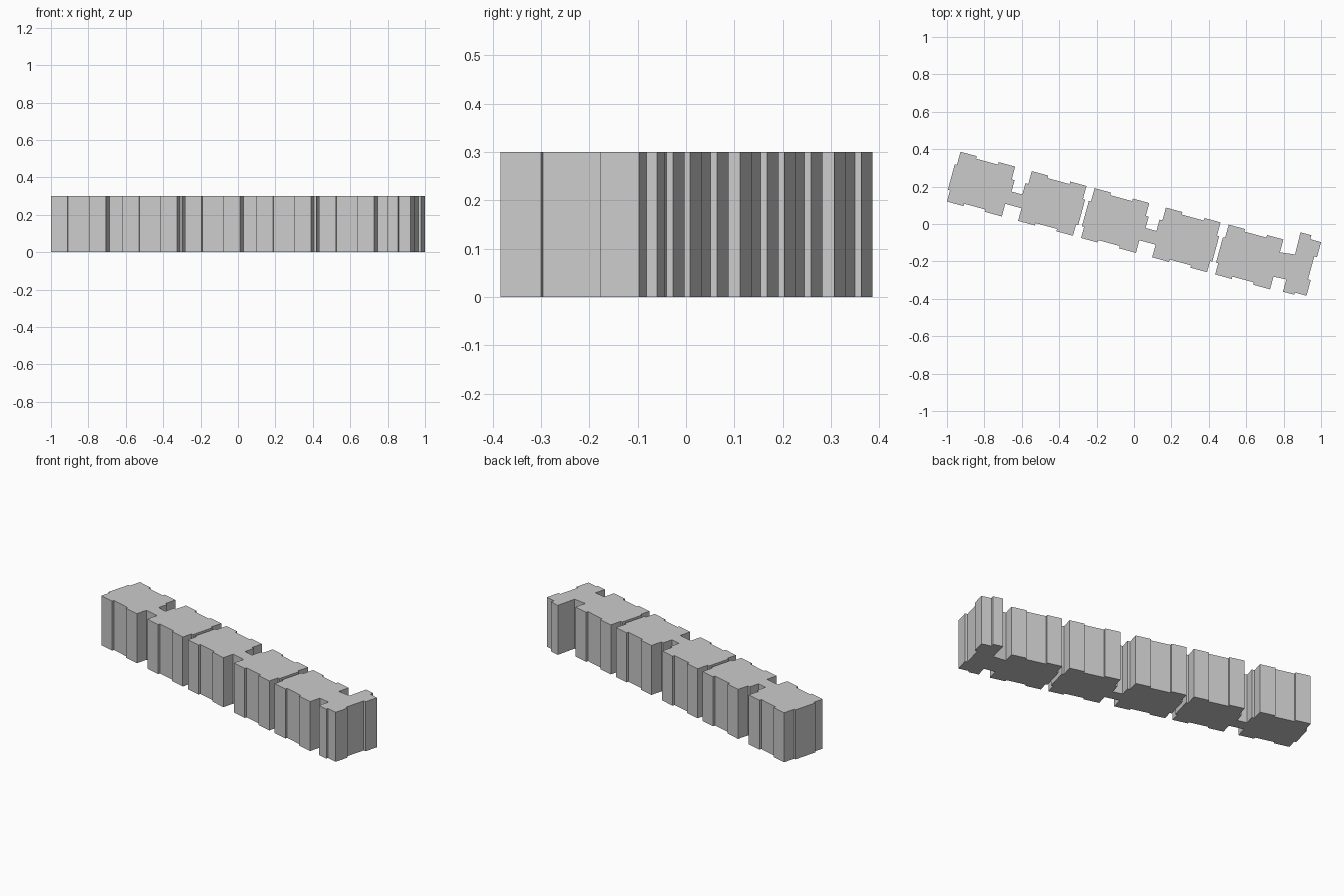
import bpy, bmesh, math

if "Cube" in bpy.data.objects:
    bpy.data.objects.remove(bpy.data.objects["Cube"])

HEIGHT = 0.30
ANGLE = math.radians(15.2)
ORIGIN = (-1.0, 0.12)
PITCH = 0.743        # spacing of the semi-detached pairs along the row
PAIR_WIDTH = 0.698

# One house footprint (u along the row, v in depth), from front link round to rear
HOUSE = [(0.304, 0.07), (0.304, 0), (0.211, 0), (0.211, 0.013), (0.092, 0.013),
         (0.092, 0), (0, 0), (0, 0.062), (-0.012, 0.062), (-0.012, 0.203),
         (0, 0.203), (0, 0.276), (0.09, 0.276), (0.09, 0.262), (0.212, 0.262),
         (0.212, 0.276), (0.303, 0.276), (0.303, 0.205)]
INNER_STEP = [(0.319, 0.205), (0.319, 0.142)]

# Narrow cross wing closing the right end of the row
END_WING = [(0.384, 0.215), (0.381, 0.337), (0.441, 0.337), (0.441, 0.315),
            (0.501, 0.315), (0.501, 0.232), (0.486, 0.232), (0.486, 0.105),
            (0.501, 0.105), (0.501, 0.018), (0.436, 0.018), (0.436, 0.006),
            (0.374, 0.006), (0.374, 0.074)]


def to_world(u, v):
    c, s = math.cos(ANGLE), math.sin(ANGLE)
    return (ORIGIN[0] + u * c + v * s, ORIGIN[1] - u * s + v * c, 0)


def extrude_footprint(name, outline, offset):
    bm = bmesh.new()
    face = bm.faces.new([bm.verts.new(to_world(u + offset, v)) for u, v in outline])
    top = bmesh.ops.extrude_face_region(bm, geom=[face])["geom"]
    bmesh.ops.translate(bm, vec=(0, 0, HEIGHT),
                        verts=[g for g in top if isinstance(g, bmesh.types.BMVert)])
    bmesh.ops.recalc_face_normals(bm, faces=bm.faces)
    mesh = bpy.data.meshes.new(name)
    bm.to_mesh(mesh)
    bm.free()
    obj = bpy.data.objects.new(name, mesh)
    bpy.context.collection.objects.link(obj)


# Two mirrored pairs of linked houses
half = HOUSE + INNER_STEP
pair = half + [(PAIR_WIDTH - u, v) for u, v in reversed(half)]
for i in range(2):
    extrude_footprint(f"house_pair_{i + 1}", pair, i * PITCH)

# Last house with its end wing
extrude_footprint("end_house", HOUSE + END_WING, 2 * PITCH)
